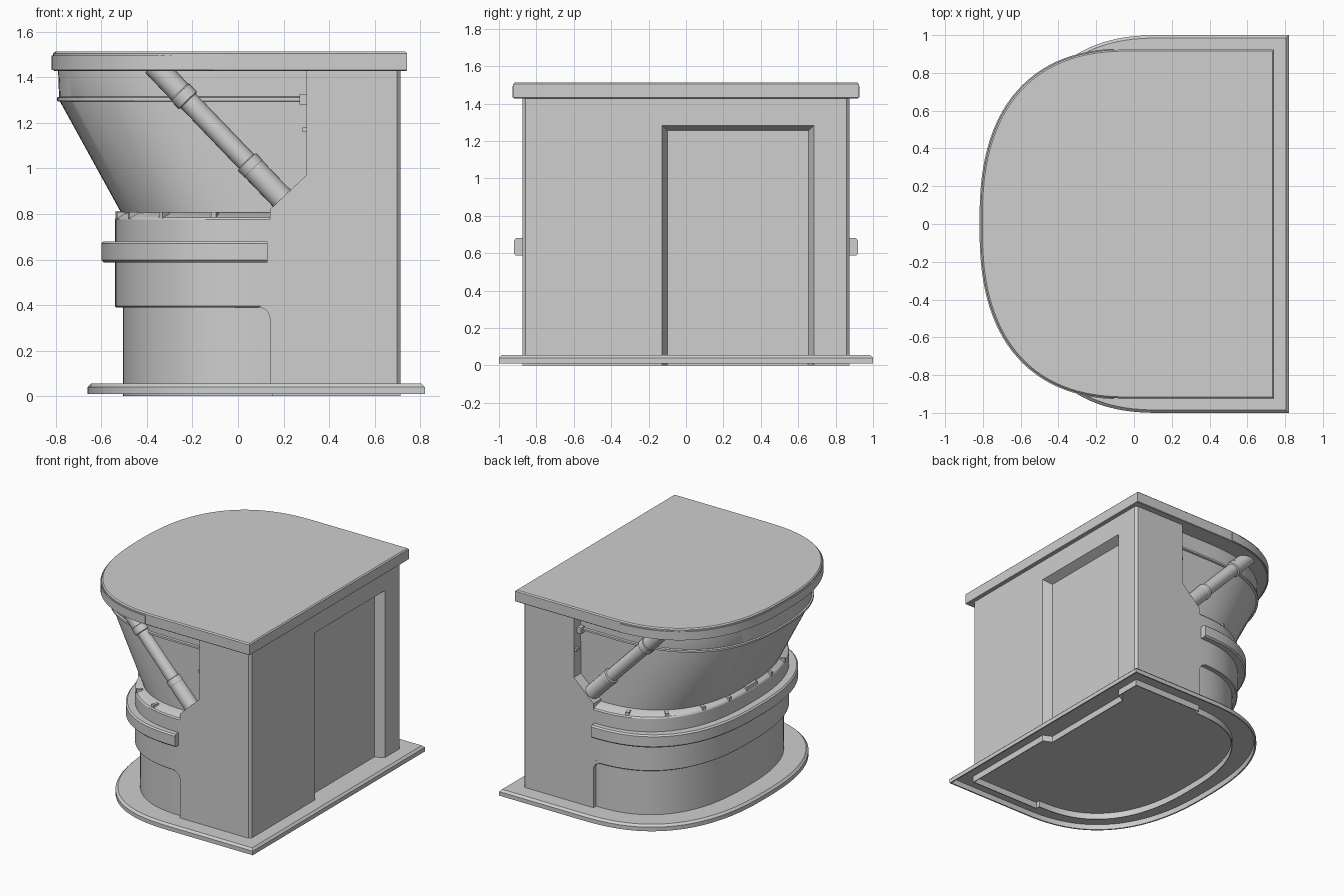
import bpy, bmesh, math
from mathutils import Vector, Matrix

old = bpy.data.objects.get("Cube")
if old:
    bpy.data.objects.remove(old)

grey = bpy.data.materials.new("plain_grey")
grey.use_nodes = True
grey.diffuse_color = (0.62, 0.62, 0.62, 1)
grey.node_tree.nodes["Principled BSDF"].inputs["Base Color"].default_value = (0.62, 0.62, 0.62, 1)

POWER = 2.5


def shade(ob):
    bpy.ops.object.select_all(action='DESELECT')
    ob.select_set(True)
    bpy.context.view_layer.objects.active = ob
    bpy.ops.object.shade_smooth_by_angle(angle=math.radians(25))


def finish(name, bm):
    bmesh.ops.recalc_face_normals(bm, faces=bm.faces[:])
    mesh = bpy.data.meshes.new(name)
    bm.to_mesh(mesh)
    bm.free()
    mesh.materials.append(grey)
    ob = bpy.data.objects.new(name, mesh)
    bpy.context.collection.objects.link(ob)
    shade(ob)
    return ob


def loft(name, rings):
    """Skin a stack of closed rings and cap both ends."""
    bm = bmesh.new()
    layers = [[bm.verts.new(p) for p in ring] for ring in rings]
    n = len(layers[0])
    for lo, hi in zip(layers, layers[1:]):
        for i in range(n):
            j = (i + 1) % n
            bm.faces.new((lo[i], lo[j], hi[j], hi[i]))
    bm.faces.new(layers[0])
    bm.faces.new(layers[-1])
    return finish(name, bm)


def curve_point(cx, a, b, t):
    c, s = math.cos(t), math.sin(t)
    e = 2 / POWER
    return cx - a * abs(c) ** e, math.copysign(b * abs(s) ** e, s)


def d_ring(z, cx, a, b, end, limit=math.pi / 2, steps=72):
    """D outline: rounded towards -x, cut flat at x = end."""
    pts = [curve_point(cx, a, b, limit * (2 * i / steps - 1)) for i in range(steps + 1)]
    if end > cx:
        pts = [(end, -b)] + pts + [(end, b)]
    return [Vector((x, y, z)) for x, y in pts]


def d_solid(name, cx, end, levels, **kw):
    """levels: (z, a, b, inset of the flat end)"""
    return loft(name, [d_ring(z, cx, a, b, end - inset, **kw) for z, a, b, inset in levels])


def box(name, centre, size, angle=0):
    bm = bmesh.new()
    bmesh.ops.create_cube(bm, size=1)
    m = Matrix.Translation(centre) @ Matrix.Rotation(angle, 4, 'Z') @ Matrix.Diagonal((*size, 1))
    bmesh.ops.transform(bm, matrix=m, verts=bm.verts)
    return finish(name, bm)


def lathe(name, start, end, stations):
    """Round rod along start-end; stations are (fraction, radius)."""
    start, end = Vector(start), Vector(end)
    q = (end - start).to_track_quat('Z', 'Y')
    rings = []
    for f, r in stations:
        c = start.lerp(end, f)
        rings.append([c + q @ Vector((r * math.cos(k * math.tau / 24),
                                      r * math.sin(k * math.tau / 24), 0)) for k in range(24)])
    return loft(name, rings)


# Ground slab: a thin plate with a turned-down rim, hollow below
d_solid("base_slab", 0.15, 0.82,
        [(0.046, 0.795, 0.985, 0.015), (0.01, 0.80, 0.99, 0.01), (0.01, 0.81, 1, 0),
         (0.04, 0.81, 1, 0), (0.055, 0.795, 0.985, 0.015)])

# Wall foot showing under the slab, open in the middle
foot = d_ring(0, 0.15, 0.655, 0.845, 0)
foot += [Vector((x, y, 0)) for x, y in (
    (0.15, 0.875), (0.714, 0.875), (0.714, 0.685), (0.65, 0.655),
    (0.65, -0.10), (0.714, -0.128), (0.714, -0.875), (0.15, -0.875))]
loft("wall_foot", [[Vector((p.x * s, p.y * s, z)) for p in foot]
                   for s, z in ((1, 0.05), (1, 0), (0.992, 0), (0.992, 0.05))])

# Rounded lower walls: recessed plinth, skirt and sloping sill
d_solid("plinth", 0.15, 0.2, [(0.05, 0.655, 0.845, 0), (0.4, 0.655, 0.845, 0)])
d_solid("skirt", 0.15, 0.16,
        [(0.39, 0.685, 0.87, 0), (0.395, 0.69, 0.875, 0), (0.775, 0.69, 0.875, 0),
         (0.785, 0.685, 0.868, 0), (0.807, 0.655, 0.80, 0)])

# Wraparound bumper
d_solid("bumper", 0.13, 0.13,
        [(0.587, 0.72, 0.91, 0), (0.597, 0.73, 0.92, 0),
         (0.67, 0.73, 0.92, 0), (0.68, 0.72, 0.91, 0)])

# Rear block, side profile swept across the width, with rounded plinth corner
arc = [(0.09 + 0.05 * math.cos(k * math.pi / 12), 0.34 + 0.05 * math.sin(k * math.pi / 12))
       for k in range(7)]
profile = [(0.14, 0.05)] + arc + [(0.14, 0.42), (0.14, 0.82), (0.30, 0.97), (0.30, 1.435),
                                  (0.714, 1.435), (0.714, 0.05)]
rear = loft("rear_block", [[Vector((x, y, z)) for x, z in profile] for y in (-0.875, 0.875)])
bm = bmesh.new()
bm.from_mesh(rear.data)
corners = [e for e in bm.edges if all(v.co.x > 0.7 and abs(v.co.y) > 0.87 for v in e.verts)
           and abs(e.verts[0].co.z - e.verts[1].co.z) > 1]
bmesh.ops.bevel(bm, geom=corners, offset=0.017, segments=1, affect='EDGES')
bm.to_mesh(rear.data)
bm.free()

# Doorway recess with splayed reveals
cutter = loft("doorway_cutter", [
    [Vector((x, y, z)) for y, z in ((lo, -0.1), (hi, -0.1), (hi, top), (lo, top))]
    for x, lo, hi, top in ((0.65, -0.10, 0.655, 1.255), (0.714, -0.128, 0.685, 1.283),
                           (0.75, -0.128, 0.685, 1.283))])
cutter.hide_render = True
cut = rear.modifiers.new("doorway", 'BOOLEAN')
cut.operation = 'DIFFERENCE'
cut.solver = 'EXACT'
cut.object = cutter
bpy.context.view_layer.objects.active = rear
bpy.ops.object.modifier_apply(modifier="doorway")
bpy.data.objects.remove(cutter)
shade(rear)

# Flared window, upright above the rail
loft("flared_window", [d_ring(0.80, 0.15, 0.66, 0.79, 0.32),
                       d_ring(1.30, 0.0, 0.785, 0.795, 0.32),
                       d_ring(1.435, 0.0, 0.79, 0.795, 0.32)])
d_solid("window_rail", 0.0, 0.31,
        [(1.293, 0.785, 0.797, 0), (1.297, 0.795, 0.807, 0),
         (1.311, 0.795, 0.807, 0), (1.315, 0.785, 0.797, 0)])

# Roof and its raised front lip
d_solid("roof", 0.0, 0.742,
        [(1.428, 0.807, 0.92, 0.004), (1.432, 0.811, 0.924, 0),
         (1.505, 0.811, 0.924, 0), (1.513, 0.803, 0.916, 0.008)])
d_solid("roof_lip", 0.0, -0.1,
        [(1.432, 0.818, 0.93, 0), (1.495, 0.818, 0.93, 0)], limit=math.radians(85.5))

# Sill lugs along the curve
for side in (-1, 1):
    for t in (12, 28, 50, 73):
        t = math.radians(t * side)
        x, y = curve_point(0.15, 0.672, 0.845, t)
        x2, y2 = curve_point(0.15, 0.672, 0.845, t + 0.01)
        box("sill_lug", (x, y, 0.793), (0.022, 0.045, 0.03), math.atan2(y2 - y, x2 - x))
box("front_sill_plate", (-0.52, 0, 0.795), (0.035, 0.12, 0.035))

# Side struts and rail end brackets
for side in (-1, 1):
    lathe("strut", (0.215, 0.815 * side, 0.845), (-0.37, 0.785 * side, 1.455),
          [(0, 0.053), (0.25, 0.053), (0.255, 0.055), (0.30, 0.055), (0.305, 0.045),
           (0.74, 0.045), (0.745, 0.055), (0.80, 0.055), (0.805, 0.051), (1, 0.051)])
    box("rail_bracket", (0.285, 0.81 * side, 1.304), (0.03, 0.05, 0.045))
    box("post_catch", (0.294, 0.85 * side, 1.17), (0.022, 0.03, 0.02))
